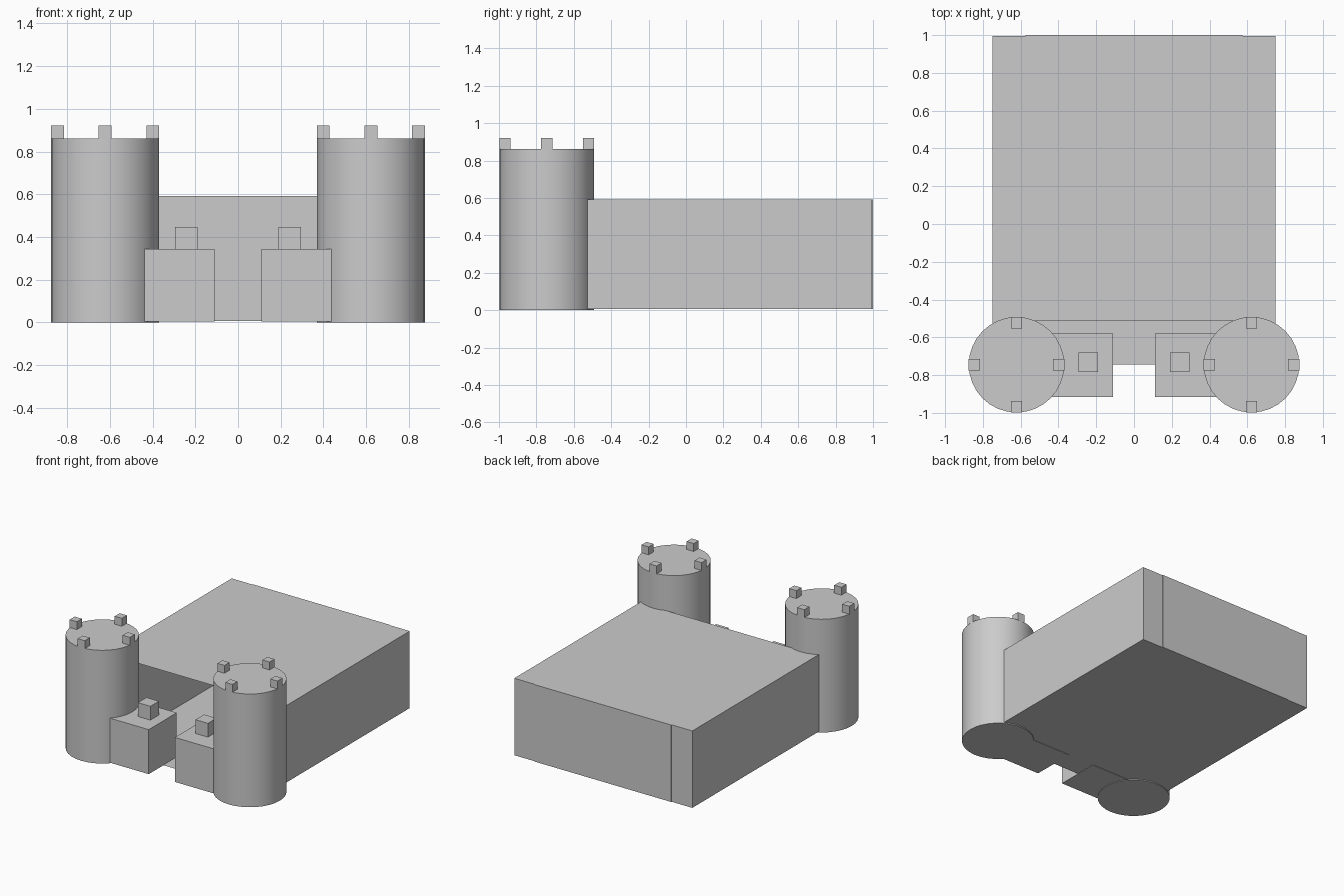
import bpy
import math

if "Cube" in bpy.data.objects:
    bpy.data.objects.remove(bpy.data.objects["Cube"])

BASE, ROOF = 0.007, 0.593
TX, TY, TR, TH = 0.622, -0.745, 0.253, 0.862


def box(name, lo, hi):
    size = [b - a for a, b in zip(lo, hi)]
    mid = [(a + b) / 2 for a, b in zip(lo, hi)]
    bpy.ops.mesh.primitive_cube_add(size=1, location=mid)
    ob = bpy.context.object
    ob.name = name
    ob.scale = size
    return ob


def sheet(name, x, y0, y1, z):
    bpy.ops.mesh.primitive_plane_add(size=1, location=(0, (y0 + y1) / 2, z))
    ob = bpy.context.object
    ob.name = name
    ob.scale = (2 * x, y1 - y0, 1)
    return ob


# Hollow hall, open at the front: floor and roof sheets, back wall
sheet("hall_floor", 0.75, -0.745, 0.995, BASE)
sheet("hall_roof", 0.75, -0.51, 0.995, ROOF)
box("back_wall", (-0.575, 0.82, BASE), (0.575, 1.0, ROOF))

for side, label in ((-1, "left"), (1, "right")):
    def sided(name, x0, x1, y0, y1, z0, z1):
        a, b = sorted((side * x0, side * x1))
        return box(f"{label}_{name}", (a, y0, z0), (b, y1, z1))

    # Side wall, running into the tower
    sided("side_wall", 0.572, 0.75, -0.60, 0.995, BASE, ROOF)

    # Gate block with a single small block on top
    sided("gate_block", 0.11, 0.455, -0.917, -0.58, 0.004, 0.343)
    sided("gate_merlon", 0.19, 0.295, -0.783, -0.68, 0.343, 0.448)

    # Round tower
    bpy.ops.mesh.primitive_cylinder_add(
        vertices=32, radius=TR, depth=TH, location=(side * TX, TY, TH / 2))
    tower = bpy.context.object
    tower.name = f"{label}_tower"
    bpy.ops.object.shade_smooth_by_angle(angle=math.radians(30))

    # Four merlons around the tower rim
    for i in range(4):
        a = i * math.pi / 2
        r = TR - 0.03
        cx, cy = side * TX + r * math.cos(a), TY + r * math.sin(a)
        box(f"{label}_tower_merlon_{i + 1}",
            (cx - 0.03, cy - 0.03, TH - 0.002), (cx + 0.03, cy + 0.03, 0.922))
